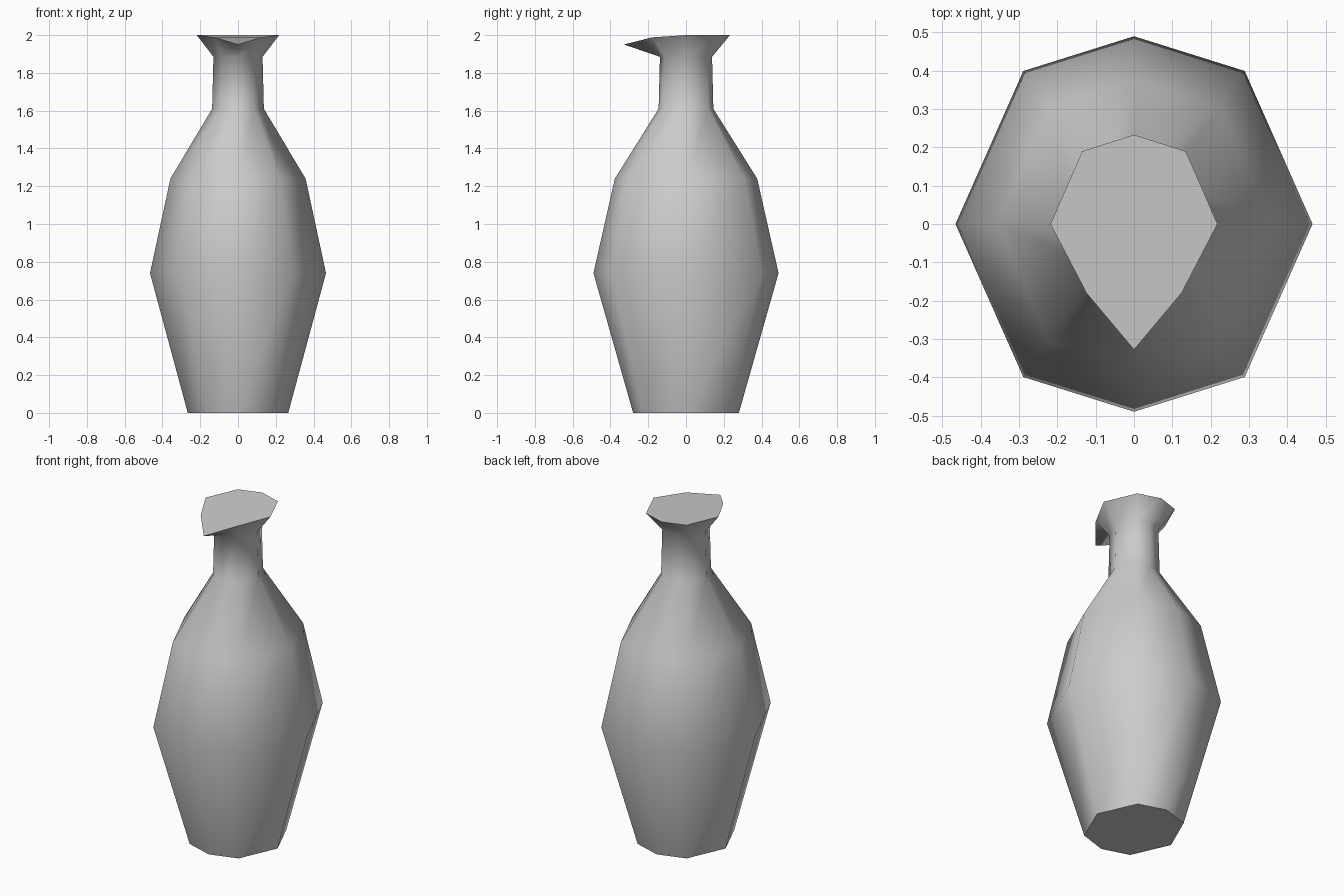
import bpy
import bmesh

cube = bpy.data.objects.get("Cube")
if cube:
    bpy.data.objects.remove(cube, do_unlink=True)

# Single grey glaze
glaze = bpy.data.materials.new("grey_glaze")
glaze.use_nodes = True
GREY = (0.6, 0.6, 0.6, 1)
glaze.diffuse_color = GREY
glaze.node_tree.nodes["Principled BSDF"].inputs["Base Color"].default_value = GREY

# Slightly oval eight-sided section, starting at the front corner
SECTION = [(0, -1), (0.62, -0.815), (1, 0), (0.62, 0.815),
           (0, 1), (-0.62, 0.815), (-1, 0), (-0.62, -0.815)]

# Body and neck profile: height, half width, half depth
PROFILE = [(0, 0.266, 0.28), (0.74, 0.466, 0.49), (1.24, 0.358, 0.377),
           (1.61, 0.137, 0.145), (1.885, 0.13, 0.138)]

bm = bmesh.new()
rings = [[bm.verts.new((x * w, y * d, z)) for x, y in SECTION]
         for z, w, d in PROFILE]

# Flared lip drawn out to a low pouring spout at the front
lip = [bm.verts.new((x * 0.218, y * 0.233, 2)) for x, y in SECTION]
lip[0].co = (0, -0.328, 1.95)
for corner in (lip[1], lip[-1]):
    corner.co.x *= 0.92
    corner.co.y = -0.18
    corner.co.z = 1.988
rings.append(lip)

# Smooth walls between rings
for low, high in zip(rings, rings[1:]):
    for i in range(len(SECTION)):
        j = (i + 1) % len(SECTION)
        bm.faces.new((low[i], low[j], high[j], high[i])).smooth = True

# Flat base and closed mouth, with crisp rims
for cap in (bm.faces.new(rings[0][::-1]), bm.faces.new(lip)):
    for edge in cap.edges:
        edge.smooth = False

mesh = bpy.data.meshes.new("jug")
bm.to_mesh(mesh)
bm.free()
mesh.materials.append(glaze)
jug = bpy.data.objects.new("jug", mesh)
bpy.context.collection.objects.link(jug)
